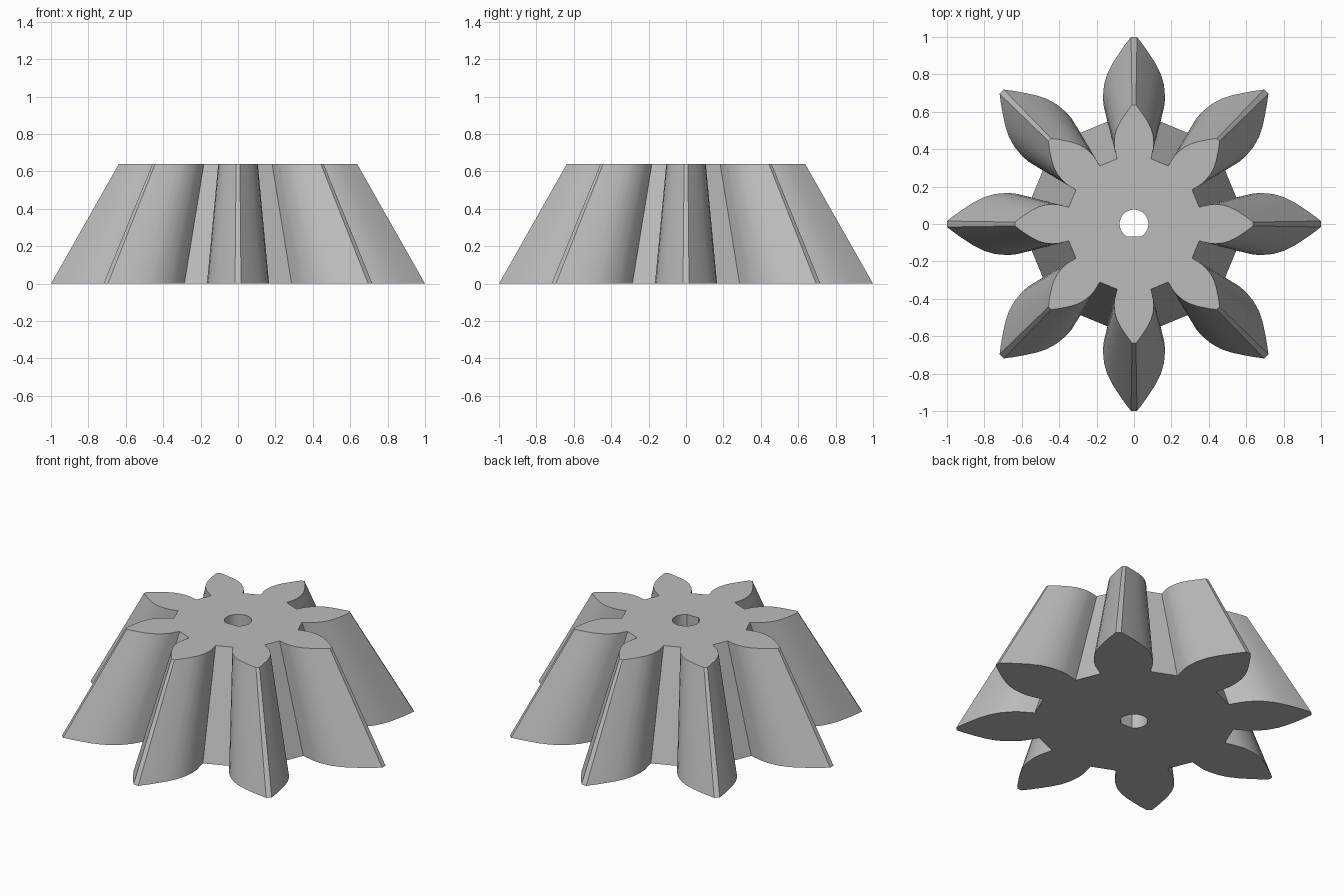
import bpy
import bmesh
import math
from mathutils import Matrix, Vector

TEETH = 8
HEIGHT = 0.64
TOP_SCALE = 0.637
BORE_RADIUS = 0.077
BORE_FLAT = -0.066

cube = bpy.data.objects.get("Cube")
if cube:
    bpy.data.objects.remove(cube, do_unlink=True)

grey = bpy.data.materials.new("plain grey")
grey.use_nodes = True
colour = (0.5, 0.5, 0.5, 1)
grey.diffuse_color = colour
grey.node_tree.nodes["Principled BSDF"].inputs["Base Color"].default_value = colour


def loft(name, bottom, top, z0, z1):
    """Solid between two outlines with the same number of points."""
    bm = bmesh.new()
    low = [bm.verts.new((p.x, p.y, z0)) for p in bottom]
    high = [bm.verts.new((p.x, p.y, z1)) for p in top]
    bm.faces.new(low)
    bm.faces.new(high)
    count = len(low)
    for i in range(count):
        j = (i + 1) % count
        bm.faces.new((low[i], low[j], high[j], high[i]))
    bmesh.ops.recalc_face_normals(bm, faces=bm.faces)
    mesh = bpy.data.meshes.new(name)
    bm.to_mesh(mesh)
    bm.free()
    mesh.materials.append(grey)
    obj = bpy.data.objects.new(name, mesh)
    bpy.context.collection.objects.link(obj)
    return obj


# Half of one tooth, from root to tip, mirrored and repeated around the axis
half = [(0.142, 0.547), (0.163, 0.635), (0.166, 0.68), (0.16, 0.745),
        (0.143, 0.803), (0.116, 0.857), (0.083, 0.908), (0.049, 0.957),
        (0.016, 1.0)]
tooth = [Vector(p) for p in half] + [Vector((-x, y)) for x, y in reversed(half)]
outline = []
for i in range(TEETH):
    turn = Matrix.Rotation(math.tau * i / TEETH, 2)
    outline += [turn @ p for p in tooth]

# Tapered gear body
gear = loft("bevel_gear", outline, [p * TOP_SCALE for p in outline], 0, HEIGHT)

# Straight bore with one flat side
start = math.asin(BORE_FLAT / BORE_RADIUS)
sweep = math.pi - 2 * start
steps = 32
bore = [Vector((math.cos(start + sweep * i / steps),
                math.sin(start + sweep * i / steps))) * BORE_RADIUS
        for i in range(steps + 1)]
cutter = loft("bore_cutter", bore, bore, -0.1, HEIGHT + 0.1)
cutter.hide_render = True

cut = gear.modifiers.new("bore", "BOOLEAN")
cut.operation = "DIFFERENCE"
cut.solver = "EXACT"
cut.object = cutter

bpy.ops.object.select_all(action="DESELECT")
gear.select_set(True)
bpy.context.view_layer.objects.active = gear
bpy.ops.object.modifier_apply(modifier=cut.name)
bpy.data.objects.remove(cutter, do_unlink=True)
bpy.ops.object.shade_smooth_by_angle(angle=math.radians(25))
